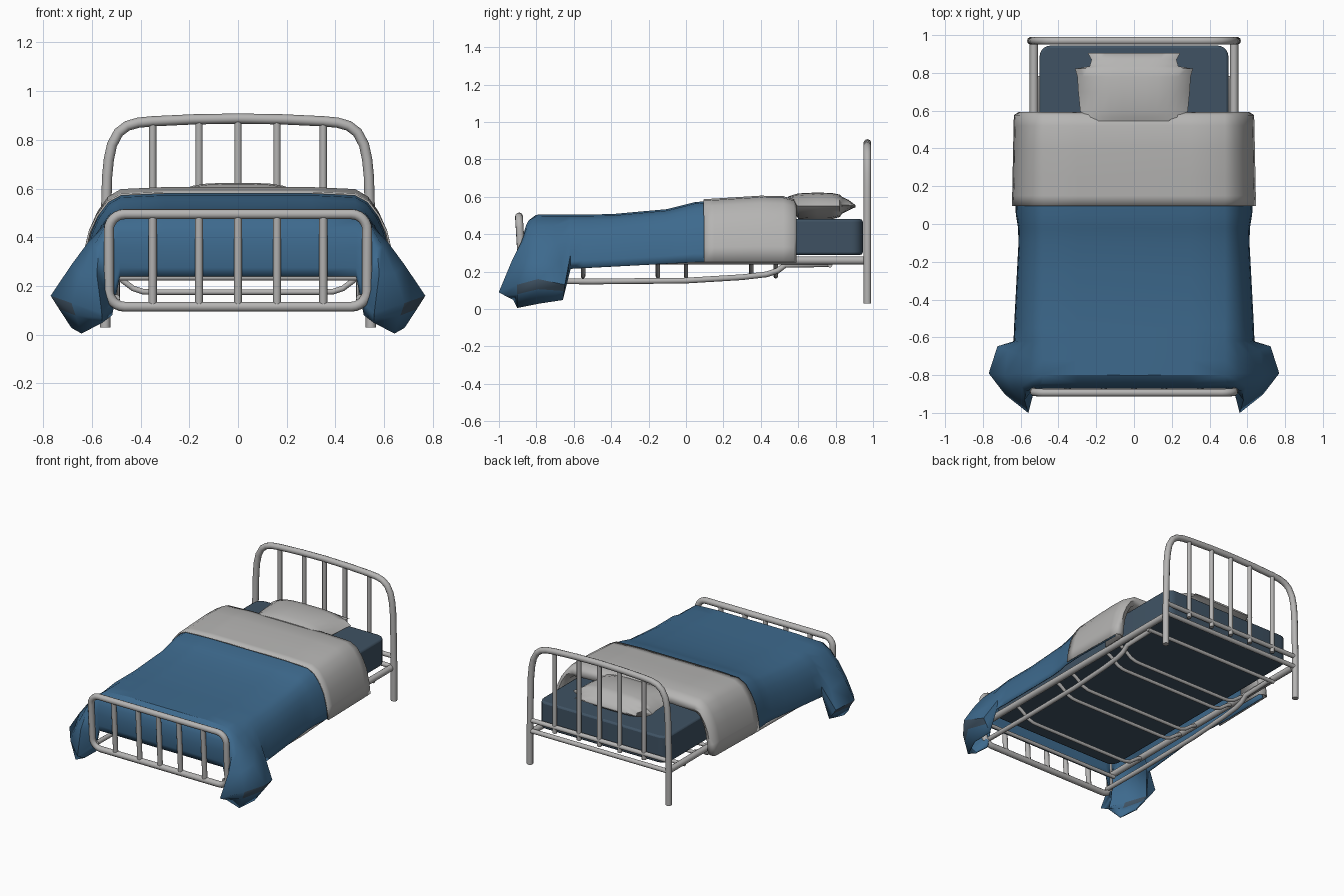
import bpy, bmesh, math

if "Cube" in bpy.data.objects:
    bpy.data.objects.remove(bpy.data.objects["Cube"])


def mat(name, c):
    m = bpy.data.materials.new(name)
    m.diffuse_color = (*c, 1)
    m.use_nodes = True
    m.node_tree.nodes["Principled BSDF"].inputs["Base Color"].default_value = m.diffuse_color
    return m


METAL = mat("pale metal", (0.46, 0.455, 0.45))
SHEET = mat("white linen", (0.465, 0.46, 0.452))
BLUE = mat("blue blanket", (0.047, 0.143, 0.268))
DARK = mat("dark mattress", (0.05, 0.085, 0.125))


def activate(o):
    bpy.ops.object.select_all(action='DESELECT')
    o.select_set(True)
    bpy.context.view_layer.objects.active = o


def smooth(o, angle=50):
    activate(o)
    bpy.ops.object.shade_smooth_by_angle(angle=math.radians(angle))


def tubes(name, paths, r, closed=False):
    """Round tubes along one or more point paths."""
    cu = bpy.data.curves.new(name, 'CURVE')
    cu.dimensions = '3D'
    cu.bevel_depth = r
    cu.bevel_resolution = 3
    cu.use_fill_caps = True
    for pts in paths:
        s = cu.splines.new('POLY')
        s.points.add(len(pts) - 1)
        for p, co in zip(s.points, pts):
            p.co = (*co, 1)
        s.use_cyclic_u = closed
    o = bpy.data.objects.new(name, cu)
    bpy.context.collection.objects.link(o)
    activate(o)
    bpy.ops.object.convert(target='MESH')
    o = bpy.context.object
    o.data.materials.clear()
    o.data.materials.append(METAL)
    smooth(o)
    return o


def loft(name, rows, materials, thick=0.0, mirror=False, rule=None):
    """Skin between rows of points; repeated points collapse."""
    bm = bmesh.new()
    cache = {}

    def vert(p):
        k = tuple(round(c, 4) for c in p)
        if k not in cache:
            cache[k] = bm.verts.new(k)
        return cache[k]
    for r, (a, b) in enumerate(zip(rows, rows[1:])):
        for i in range(len(a) - 1):
            quad = [vert(a[i]), vert(a[i + 1]), vert(b[i + 1]), vert(b[i])]
            quad = list(dict.fromkeys(quad))
            if len(quad) > 2 and not bm.faces.get(quad):
                f = bm.faces.new(quad)
                f.material_index = rule(r, i) if rule else 0
    bmesh.ops.recalc_face_normals(bm, faces=bm.faces)
    me = bpy.data.meshes.new(name)
    bm.to_mesh(me)
    bm.free()
    o = bpy.data.objects.new(name, me)
    bpy.context.collection.objects.link(o)
    for m in materials:
        me.materials.append(m)
    if mirror:
        o.modifiers.new("mirror", 'MIRROR').use_clip = True
    if thick:
        m = o.modifiers.new("thickness", 'SOLIDIFY')
        m.thickness = thick
        m.offset = 0
    smooth(o, 60)
    return o


def lerp(table, t):
    for (a, va), (b, vb) in zip(table, table[1:]):
        if t <= b:
            return va + (vb - va) * max(0, (t - a) / (b - a))
    return table[-1][1]


# Headboard: arched tube, bars and two rails
HY = 0.97
half = [(0.545, 0.03), (0.545, 0.3), (0.54, 0.55), (0.537, 0.65), (0.53, 0.72), (0.517, 0.78),
        (0.49, 0.83), (0.455, 0.857), (0.41, 0.87), (0.35, 0.876), (0.18, 0.884), (0, 0.887)]
arch = half + [(-x, z) for x, z in half[-2::-1]]
tubes("headboard_frame", [[(x, HY, z) for x, z in arch]], 0.021)
BARS = (-0.35, -0.16, 0, 0.16, 0.35)
tubes("headboard_bars", [[(x, HY, 0.3), (x, HY, 0.88)] for x in BARS], 0.015)
tubes("headboard_rails", [[(-0.54, HY, z), (0.54, HY, z)] for z in (0.265, 0.34)], 0.016)


# Footboard: rounded ring leaning slightly forward, with bars
def fy(z):
    return -0.87 - 0.06 * (z - 0.11)


ring = []
for cx, cz, a0 in ((0.465, 0.43, 0), (-0.465, 0.43, 90), (-0.465, 0.18, 180), (0.465, 0.18, 270)):
    for k in range(7):
        a = math.radians(a0 + 15 * k)
        z = cz + 0.065 * math.sin(a)
        ring.append((cx + 0.065 * math.cos(a), fy(z), z))
tubes("footboard_frame", [ring], 0.021, True)
tubes("footboard_bars", [[(x, fy(0.115), 0.115), (x, fy(0.495), 0.495)] for x in BARS], 0.017)

# Side rails, lower truss rails and sprung cross bars
tubes("side_rails", [[(s * 0.53, -0.87, 0.26), (s * 0.53, 0.96, 0.26)] for s in (-1, 1)], 0.022)
truss = [(-0.87, 0.15), (-0.5, 0.147), (0, 0.152), (0.3, 0.17), (0.43, 0.185),
         (0.49, 0.205), (0.53, 0.235), (0.77, 0.24)]
tubes("truss_rails", [[(s * 0.5, y, z) for y, z in truss] for s in (-1, 1)], 0.016)
prof = [(0.53, 0.255), (0.49, 0.235), (0.43, 0.19), (0.39, 0.177), (0.35, 0.175)]
prof += [(-x, z) for x, z in prof[::-1]]
tubes("cross_bars", [[(x, y, z) for x, z in prof] for y in (-0.55, -0.15, 0, 0.35, 0.48)], 0.012)
tubes("straight_cross_bars", [[(-0.53, y, 0.235), (0.53, y, 0.235)] for y in (-0.83, 0.77)], 0.013)

# Mattress
bm = bmesh.new()
bmesh.ops.create_cube(bm, size=1)
for v in bm.verts:
    v.co = (v.co.x * 1.0, 0.07 + v.co.y * 1.75, 0.385 + v.co.z * 0.19)
up = [e for e in bm.edges if abs(e.verts[0].co.z - e.verts[1].co.z) > 0.1]
bmesh.ops.bevel(bm, geom=up, offset=0.06, segments=5, profile=0.5, affect='EDGES')
me = bpy.data.meshes.new("mattress")
bm.to_mesh(me)
bm.free()
mattress = bpy.data.objects.new("mattress", me)
bpy.context.collection.objects.link(mattress)
me.materials.append(DARK)
b = mattress.modifiers.new("soft edge", 'BEVEL')
b.width, b.segments = 0.012, 2
smooth(mattress)

# Blanket: draped cross sections, hanging corner bag, then the foot drop
TOP = [(-0.8, 0.5), (-0.4, 0.503), (-0.1, 0.53), (0.05, 0.568), (0.4, 0.59), (0.52, 0.587), (0.6, 0.565)]
HEM = [(-0.62, 0.215), (0.05, 0.25), (0.6, 0.25)]
WIDE = [(-0.62, 0.635), (-0.05, 0.605), (0.1, 0.63), (0.6, 0.62)]


def flat(y, d=0.0):
    z = lerp(TOP, y) + d
    return [(0, y, z), (0.3, y, z), (0.48, y, z - 0.008)]


def section(y, d=0.0):
    w, zt, h = lerp(WIDE, y) + d, lerp(TOP, y) + d, lerp(HEM, y)
    side = [(0.33, 0.11), (0.6, 0.28), (0.8, 0.48), (0.94, 0.76), (1, 1)]
    return flat(y, d) + [(0.48 + (w - 0.48) * a, y, zt + (h - zt) * c) for a, c in side]


rows = [section(y) for y in (0.55, 0.4, 0.2, 0.05, -0.02, -0.1, -0.25, -0.4, -0.55, -0.62)]
pivot = [(0.48, -0.8, 0.492)] * 3
rows += [
    flat(-0.72) + [(.55, -.71, .44), (.61, -.69, .36), (.665, -.67, .25), (.72, -.65, .13), (.66, -.66, .05)],
    flat(-0.8) + [(.55, -.79, .44), (.61, -.79, .38), (.68, -.8, .285), (.765, -.79, .16), (.68, -.79, .03)],
    pivot + [(.55, -.83, .43), (.59, -.86, .36), (.64, -.88, .25), (.68, -.9, .13), (.64, -.9, .007)],
    pivot + [(.535, -.85, .43), (.57, -.88, .35), (.58, -.93, .25), (.56, -.997, .09), (.56, -.92, .05)],
    pivot + [(.5, -.85, .45), (.53, -.87, .36), (.535, -.865, .25), (.53, -.86, .15), (.52, -.85, .08)]]
for x, h in ((0.485, 0.24), (0.3, 0.24), (0, 0.24)):
    top = pivot[0] if x > 0.4 else (x, -0.8, 0.5)
    rows.append([top] * 3 + [(x, y, z) for y, z in
                             ((-0.84, 0.47), (-0.86, 0.42), (-0.868, 0.36), (-0.866, 0.3), (-0.858, h))])
# split the hem segment so the dark lining shows below the corner fold
rows = [r[:-1] + [tuple(a + (c - a) * 0.4 for a, c in zip(r[-2], r[-1])), r[-1]] for r in rows]
loft("blanket", rows, [BLUE, DARK], 0.008, True, lambda r, i: int(i == 6 and r in (10, 11)))

# Turned-down sheet, folded under at the head end
rows = [section(0.4, -0.05), section(0.57, -0.045), section(0.588, -0.01)]
rows += [section(y, 0.012) for y in (0.575, 0.52, 0.4, 0.25, 0.15, 0.095)]
loft("turned_down_sheet", rows, [SHEET], 0.008, True)

# Pillow: lofted rings with pinched ends (y, half width, mid z, half thickness)
rings = []
for y, w, z, t in ((0.545, .2, .595, .006), (0.565, .27, .575, .033), (0.6, .285, .55, .068), (0.7, .295, .55, .073),
                   (0.78, .3, .55, .07), (0.822, .312, .552, .06), (0.835, .235, .555, .045),
                   (0.87, .225, .555, .028), (0.905, .245, .55, .006)):
    us = [math.sin(math.pi / 2 * k / 7) for k in range(-7, 8)]
    loop = [(w * u, y, z + t * (1 - u ** 4)) for u in us]
    loop += [(w * u, y, z - t * (1 - u ** 4)) for u in us[::-1]]
    rings.append(loop)
rings = [[(0, rings[0][0][1], 0.595)] * 30] + rings + [[(0, 0.905, 0.55)] * 30]
loft("pillow", rings, [SHEET])
